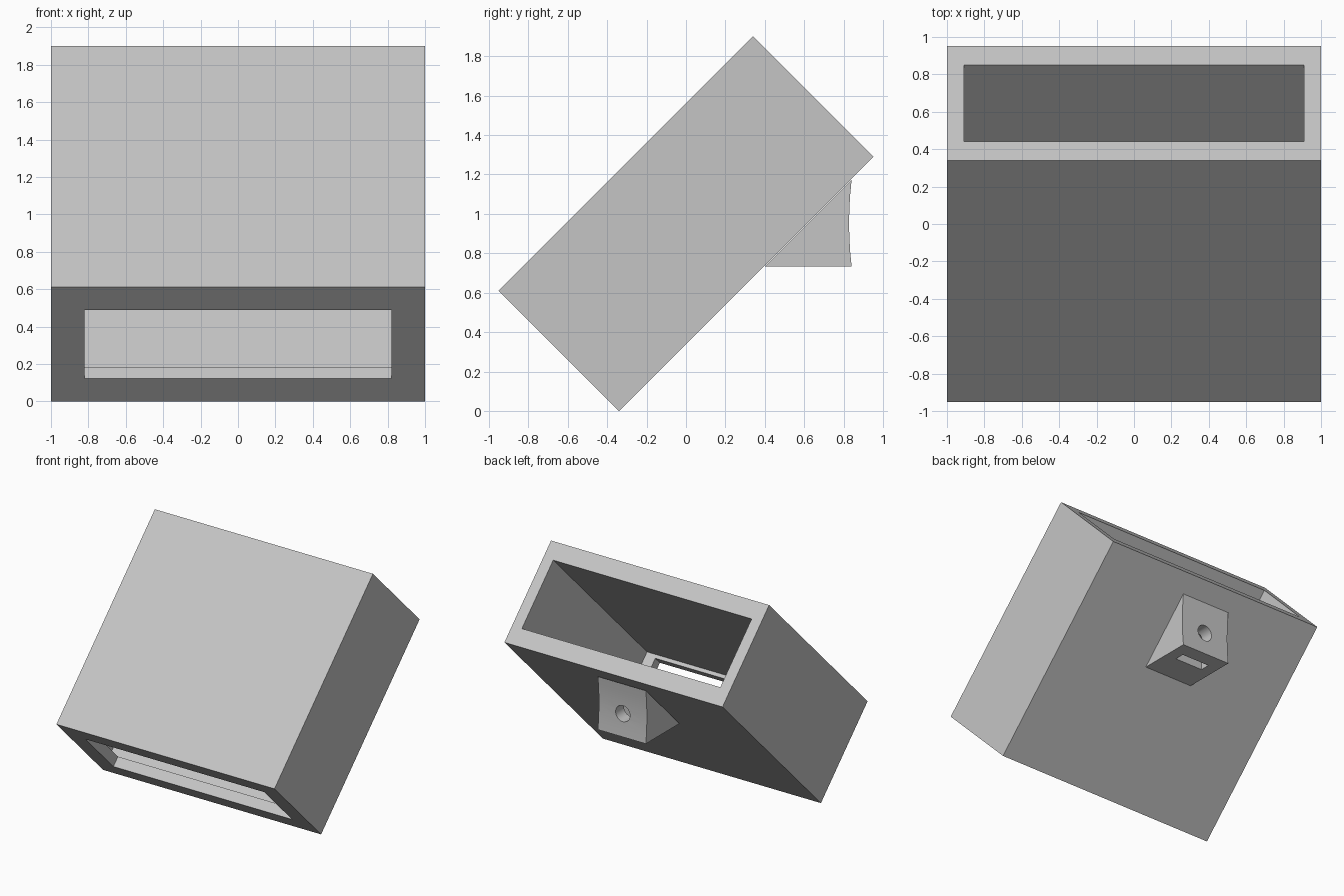
import bpy
import bmesh
import math
from mathutils import Matrix

if "Cube" in bpy.data.objects:
    bpy.data.objects.remove(bpy.data.objects["Cube"])

grey = bpy.data.materials.new("light grey")
grey.use_nodes = True
colour = (0.56, 0.56, 0.56, 1)
grey.diffuse_color = colour
grey.node_tree.nodes["Principled BSDF"].inputs["Base Color"].default_value = colour


def make_object(name, bm):
    bmesh.ops.recalc_face_normals(bm, faces=bm.faces)
    mesh = bpy.data.meshes.new(name)
    bm.to_mesh(mesh)
    bm.free()
    mesh.materials.append(grey)
    obj = bpy.data.objects.new(name, mesh)
    bpy.context.collection.objects.link(obj)
    return obj


def box(name, low, high):
    bm = bmesh.new()
    bmesh.ops.create_cube(bm, size=1)
    for v in bm.verts:
        v.co = [(a + b) / 2 + c * (b - a) for a, b, c in zip(low, high, v.co)]
    return make_object(name, bm)


def extrude_x(name, profile, half_width):
    bm = bmesh.new()
    face = bm.faces.new([bm.verts.new((-half_width, y, z)) for y, z in profile])
    moved = bmesh.ops.extrude_face_region(bm, geom=[face])["geom"]
    verts = [g for g in moved if isinstance(g, bmesh.types.BMVert)]
    bmesh.ops.translate(bm, verts=verts, vec=(2 * half_width, 0, 0))
    return make_object(name, bm)


def cut(target, cutter):
    cutter.hide_render = True
    mod = target.modifiers.new("cut", "BOOLEAN")
    mod.operation = "DIFFERENCE"
    mod.solver = "EXACT"
    mod.object = cutter
    bpy.context.view_layer.objects.active = target
    bpy.ops.object.modifier_apply(modifier=mod.name)
    bpy.data.objects.remove(cutter)


# Tilted housing: long axis along local y, open at both ends
LENGTH, THICK, WALL = 0.912, 0.432, 0.085
housing = box("housing", (-1, -LENGTH, -THICK), (1, LENGTH, THICK))
cut(housing, box("cavity_cutter", (-0.91, -LENGTH + WALL, -0.29), (0.91, LENGTH + 0.1, 0.29)))
cut(housing, box("slot_cutter", (-0.82, -LENGTH - 0.1, -0.26), (0.82, -LENGTH + 0.2, 0.26)))
housing.data.transform(Matrix.Translation((0, 0, 0.95)) @ Matrix.Rotation(math.radians(45), 4, "X"))

# Wedge bracket with a shallow concave back
BOTTOM, TOP, BACK, SAG, STEPS = 0.733, 1.173, 0.84, 0.013, 6
profile = [(0.40, BOTTOM)]
for i in range(STEPS + 1):
    t = i / STEPS
    profile.append((BACK - SAG * 4 * t * (1 - t), BOTTOM + t * (TOP - BOTTOM)))
bracket = extrude_x("mounting_bracket", profile, 0.22)

# Screw hole through the bracket
bm = bmesh.new()
bmesh.ops.create_cone(bm, cap_ends=True, segments=32, radius1=0.066, radius2=0.066, depth=0.5,
                      matrix=Matrix.Translation((0, 0.75, 0.92)) @ Matrix.Rotation(math.pi / 2, 4, "X"))
cut(bracket, make_object("screw_cutter", bm))

# Nut slot from below
cut(bracket, box("nut_cutter", (-0.125, 0.64, 0.6), (0.125, 0.72, 0.98)))

for obj in (housing, bracket):
    bpy.ops.object.select_all(action="DESELECT")
    obj.select_set(True)
    bpy.context.view_layer.objects.active = obj
    bpy.ops.object.shade_smooth_by_angle(angle=math.radians(15 if obj is bracket else 5))
